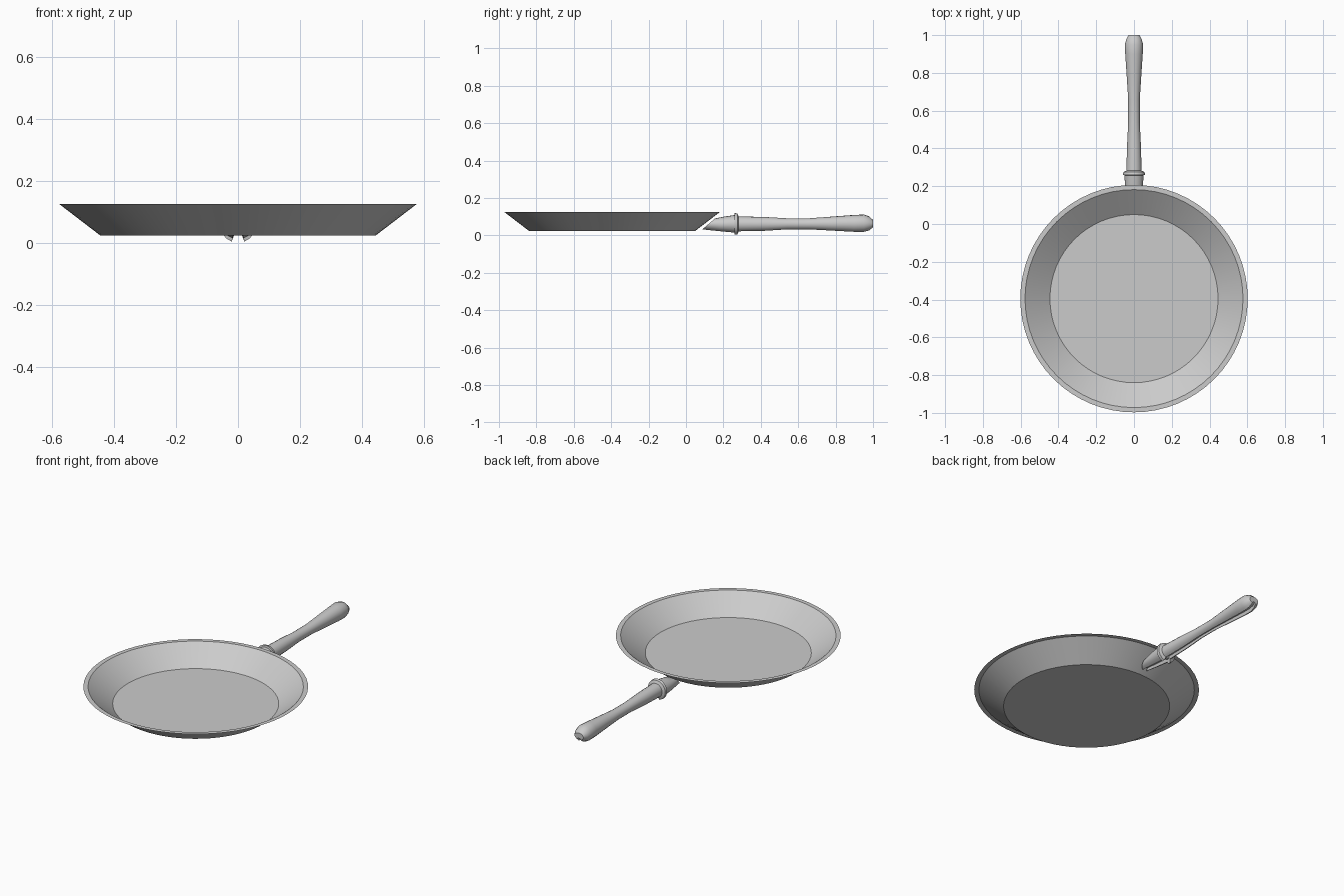
import bpy, math

if "Cube" in bpy.data.objects:
    bpy.data.objects.remove(bpy.data.objects["Cube"])


def make_object(name, verts, faces, angle):
    mesh = bpy.data.meshes.new(name)
    mesh.from_pydata(verts, [], faces)
    mesh.update()
    obj = bpy.data.objects.new(name, mesh)
    bpy.context.collection.objects.link(obj)
    bpy.ops.object.select_all(action='DESELECT')
    obj.select_set(True)
    bpy.context.view_layer.objects.active = obj
    bpy.ops.object.mode_set(mode='EDIT')
    bpy.ops.mesh.select_all(action='SELECT')
    bpy.ops.mesh.normals_make_consistent(inside=False)
    bpy.ops.object.mode_set(mode='OBJECT')
    bpy.ops.object.shade_smooth_by_angle(angle=math.radians(angle))
    return obj


def bridge(rings, n):
    return [(r * n + i, r * n + (i + 1) % n, (r + 1) * n + (i + 1) % n, (r + 1) * n + i)
            for r in range(rings - 1) for i in range(n)]


# Pan: thin sheet with flat base, sloped wall and flat rim lip
N = 64
profile = [(0.445, 0.024), (0.577, 0.125), (0.602, 0.125)]
verts = [(r * math.cos(2 * math.pi * i / N), -0.395 + r * math.sin(2 * math.pi * i / N), z)
         for r, z in profile for i in range(N)]
make_object("pan", verts, [tuple(range(N))] + bridge(len(profile), N), 25)

# Handle cross-section: rounded, with a groove along the underside
section = [(math.cos(math.radians(a)), math.sin(math.radians(a))) for a in range(-70, 251, 20)]
section += [(-0.24, -0.55), (0.24, -0.55)]
M = len(section)

# Stations: y, half width, bottom z, top z, y shift from bottom to top
stations = [
    (0.120, 0.036, 0.030, 0.090, 0.070),   # slanted end following the wall
    (0.190, 0.046, 0.020, 0.100, 0.030),
    (0.258, 0.052, 0.012, 0.108, 0.0),
    (0.260, 0.059, 0.000, 0.120, 0.0),     # collar
    (0.275, 0.057, 0.002, 0.116, 0.0),
    (0.282, 0.041, 0.019, 0.101, 0.0),     # grip
    (0.420, 0.037, 0.022, 0.098, 0.0),
    (0.540, 0.031, 0.030, 0.091, 0.0),
    (0.660, 0.031, 0.030, 0.091, 0.0),
    (0.780, 0.039, 0.023, 0.100, 0.0),
    (0.900, 0.047, 0.016, 0.109, 0.0),
    (0.950, 0.049, 0.016, 0.111, 0.0),
    (0.980, 0.041, 0.024, 0.101, 0.0),
    (1.000, 0.029, 0.042, 0.082, 0.0),
]
verts = [(w * u, y + shift * v / 2, (lo + hi) / 2 + (hi - lo) / 2 * v)
         for y, w, lo, hi, shift in stations for u, v in section]
last = (len(stations) - 1) * M
faces = bridge(len(stations), M) + [tuple(range(M)), tuple(range(last, last + M))]
make_object("handle", verts, faces, 35)
